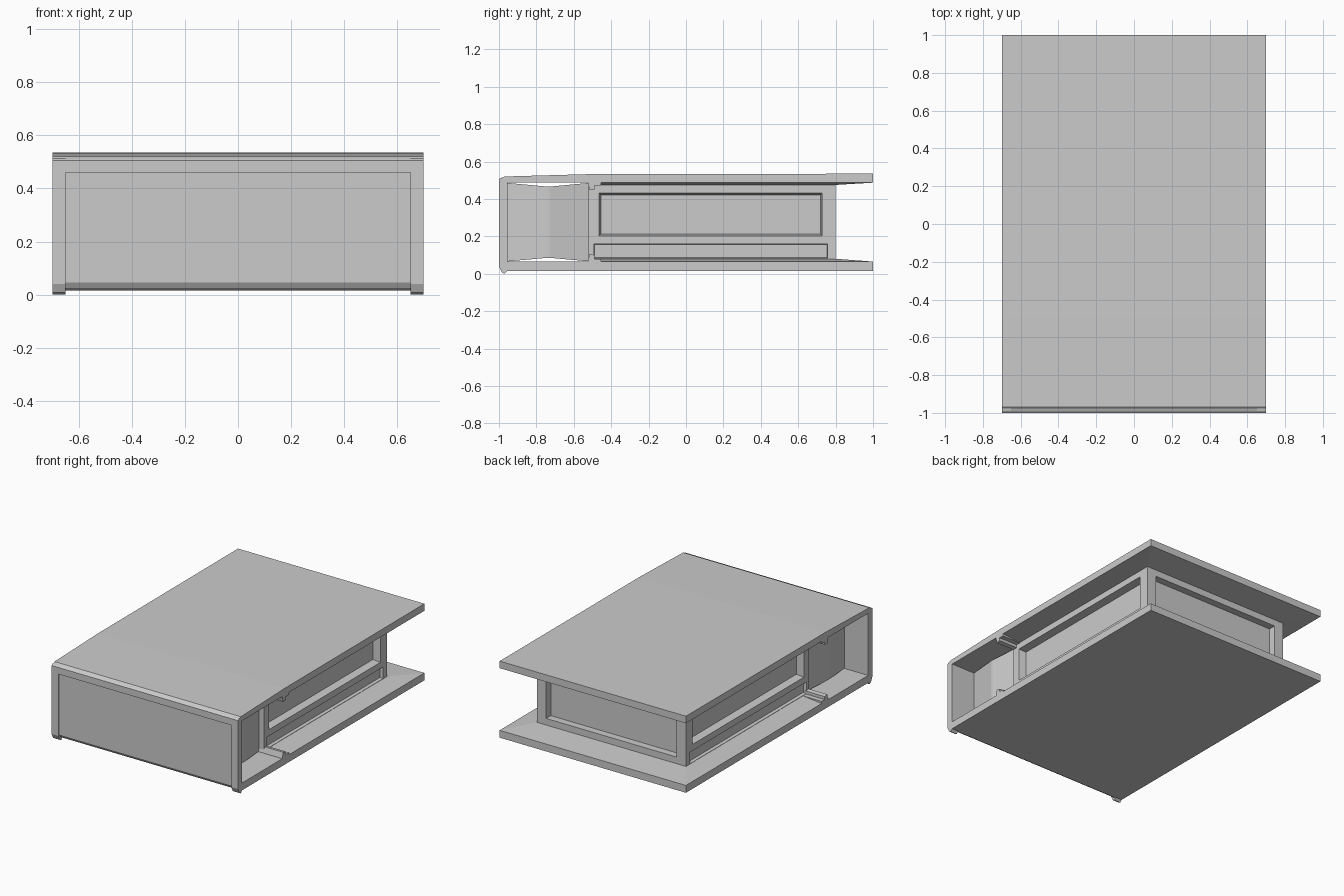
import bpy, bmesh

if "Cube" in bpy.data.objects:
    bpy.data.objects.remove(bpy.data.objects["Cube"])


def finish(name, bm):
    bmesh.ops.recalc_face_normals(bm, faces=bm.faces)
    mesh = bpy.data.meshes.new(name)
    bm.to_mesh(mesh)
    bm.free()
    ob = bpy.data.objects.new(name, mesh)
    bpy.context.collection.objects.link(ob)
    return ob


def loft(name, rings):
    """Join rings of equal point count and cap both ends."""
    bm = bmesh.new()
    rows = [[bm.verts.new(p) for p in ring] for ring in rings]
    n = len(rows[0])
    for a, b in zip(rows, rows[1:]):
        for i in range(n):
            j = (i + 1) % n
            bm.faces.new((a[i], a[j], b[j], b[i]))
    bm.faces.new(rows[0])
    bm.faces.new(rows[-1])
    return finish(name, bm)


def extrude_x(name, profile, x0, x1):
    return loft(name, [[(x, y, z) for y, z in profile] for x in (x0, x1)])


def box(name, x0, x1, y0, y1, z0, z1):
    return extrude_x(name, [(y0, z0), (y1, z0), (y1, z1), (y0, z1)], x0, x1)


def rect(x, y0, y1, z):
    return [(-x, y0, z), (x, y0, z), (x, y1, z), (-x, y1, z)]


# wrap-around cover: two boards and the spine
extrude_x("cover", [
    (1, .015), (-.96, .015), (-.977, .024), (-.99, .045), (-.99, .505),
    (-.97, .52), (-.5, .533), (1, .535), (1, .487), (-.955, .487),
    (-.955, .065), (1, .065)], -.7, .7)

# raised frame around the spine panel, its legs turning under the corner
leg = [(-1, .505), (-1, .04), (-.985, .008), (-.97, 0), (-.955, .015),
       (-.975, .05), (-.975, .515), (-.99, .512)]
for side, x0 in (("left", -.7), ("right", .65)):
    extrude_x("spine_frame_" + side, leg, x0, x0 + .05)
extrude_x("spine_frame_top", [(-1, .46), (-.98, .46), (-.98, .516),
                              (-.99, .512), (-1, .505)], -.65, .65)

# sloping liners between the boards and the page block
loft("liner_bottom", [rect(.7, -.46, 1, .06), rect(.7, -.46, 1, .065),
                      rect(.56, -.46, .8, .08)])
loft("liner_top", [rect(.7, -.46, 1, .49), rect(.7, -.46, 1, .487),
                   rect(.56, -.46, .8, .475)])

# page block with recessed panels on both sides and the back
block = box("page_block", -.56, .56, -.52, .8, .067, .484)
cutters = [box("back_recess_cutter", -.49, .49, .75, .9, .125, .43)]
for s in (-1, 1):
    for label, depth, (y0, y1, z0, z1) in (
            ("panel", .05, (-.465, .728, .203, .432)),
            ("slot", .02, (-.493, .757, .082, .16))):
        def ring(x, inset):
            a, b, c, d = y0 + inset, y1 - inset, z0 + inset, z1 - inset
            return [(s * x, a, c), (s * x, b, c), (s * x, b, d), (s * x, a, d)]
        taper = .01 if label == "panel" else .004
        cutters.append(loft("side_%s_cutter" % label,
                            [ring(.56 - depth, taper), ring(.56, 0), ring(.62, 0)]))
for c in cutters:
    c.hide_render = True
    c.hide_viewport = True
    mod = block.modifiers.new(c.name, 'BOOLEAN')
    mod.operation = 'DIFFERENCE'
    mod.solver = 'EXACT'
    mod.object = c

# spine core: filler with a ridge on each end
loft("spine_core", [
    [(-x, y, a), (x, y, a), (x, y, b), (-x, y, b)]
    for x, y, a, b in ((.52, -.957, .066, .486), (.56, -.742, .085, .466),
                       (.56, -.727, .085, .466), (.52, -.515, .066, .486))])

# hinge tabs beside the block, mirrored to both boards and both sides
tab = [(-.525, .06), (-.525, .068), (-.515, .105), (-.488, .1),
       (-.488, .08), (-.455, .08), (-.455, .06)]
for s in (-1, 1):
    for label, prof in (("bottom", tab), ("top", [(y, .552 - z) for y, z in tab])):
        extrude_x("hinge_tab_" + label, prof, s * .5, s * .7)
